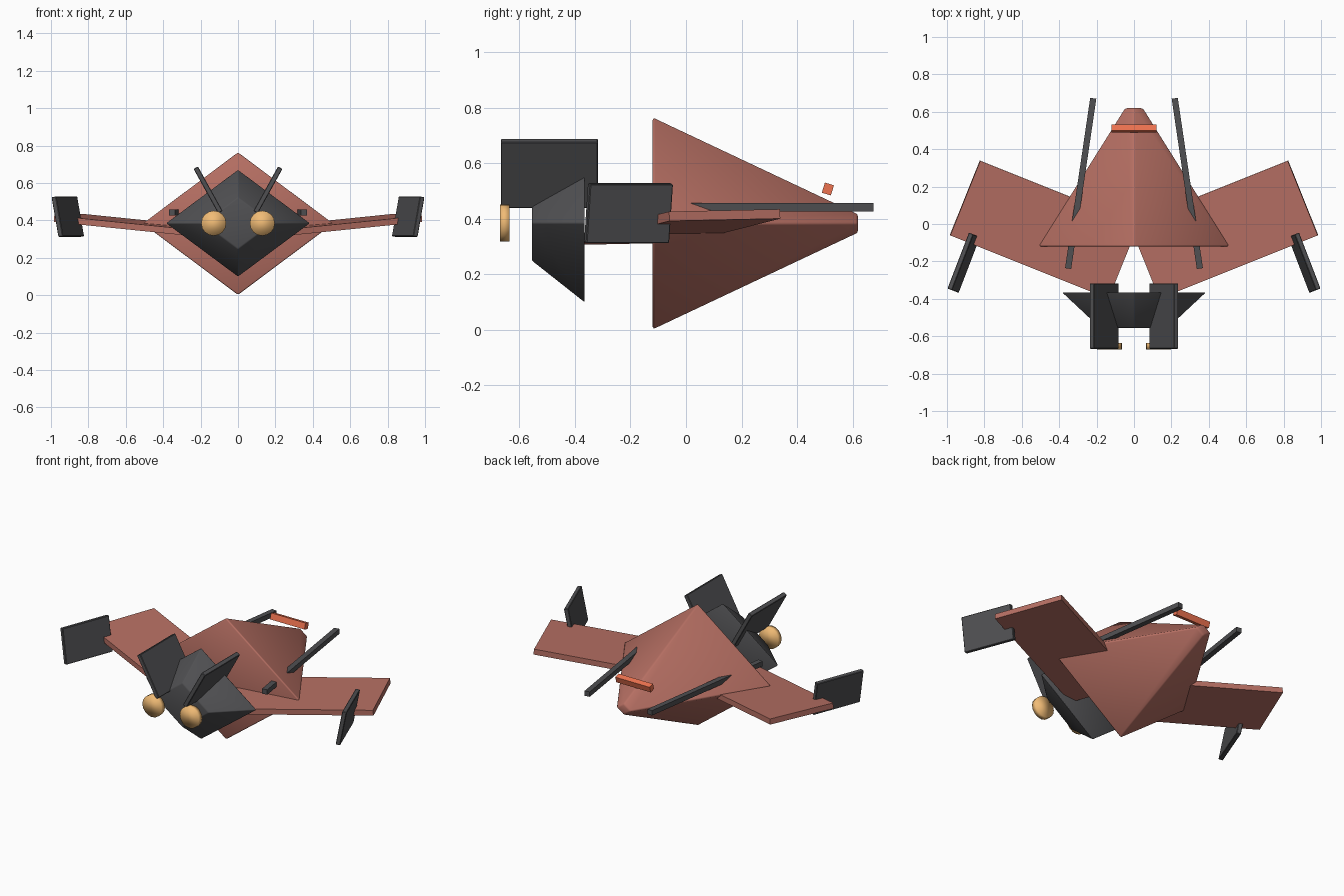
import bpy, bmesh, math
from mathutils import Matrix, Euler, Vector

if "Cube" in bpy.data.objects:
    bpy.data.objects.remove(bpy.data.objects["Cube"])


def material(name, rgb):
    m = bpy.data.materials.new(name)
    m.diffuse_color = (*rgb, 1)
    m.use_nodes = True
    m.node_tree.nodes["Principled BSDF"].inputs["Base Color"].default_value = m.diffuse_color
    return m


RED = material("hull_red", (0.47, 0.16, 0.125))
DARK = material("dark_metal", (0.08, 0.08, 0.085))
ORANGE = material("bright_orange", (0.85, 0.17, 0.08))
AMBER = material("amber_glow", (0.88, 0.5, 0.18))


def finish(name, bm, mat, bevel=0, segments=1, smooth=False):
    bmesh.ops.recalc_face_normals(bm, faces=bm.faces)
    for f in bm.faces:
        f.smooth = smooth
    mesh = bpy.data.meshes.new(name)
    bm.to_mesh(mesh)
    bm.free()
    mesh.materials.append(mat)
    ob = bpy.data.objects.new(name, mesh)
    bpy.context.collection.objects.link(ob)
    if bevel:
        mod = ob.modifiers.new("soft_edges", "BEVEL")
        mod.width = bevel
        mod.segments = segments
    return ob


def box(name, size, loc, rot, mat, bevel=0, mirror=False):
    bm = bmesh.new()
    bmesh.ops.create_cube(bm, size=1)
    m = Matrix.Translation(loc) @ Euler(rot).to_matrix().to_4x4()
    bmesh.ops.transform(bm, matrix=m @ Matrix.Diagonal((*size, 1)), verts=bm.verts)
    ob = finish(name, bm, mat, bevel)
    if mirror:
        ob.modifiers.new("other_side", "MIRROR")
    return ob


# four-sided tapered hull: two diamond sections along y
def diamond(name, sections, z, mat, bevel):
    bm = bmesh.new()
    rings = [[bm.verts.new(p) for p in
              ((w, y, z), (0, y, z + h), (-w, y, z), (0, y, z - h))]
             for y, w, h in sections]
    a, b = rings
    for i in range(4):
        j = (i + 1) % 4
        bm.faces.new((a[i], a[j], b[j], b[i]))
    bm.faces.new(a)
    bm.faces.new(b)
    return finish(name, bm, mat, bevel, 2, True)


diamond("hull", ((-0.12, 0.515, 0.385), (0.62, 0.052, 0.036)), 0.383, RED, 0.01)
diamond("engine_block", ((-0.365, 0.388, 0.288), (-0.555, 0.185, 0.138)), 0.385, DARK, 0.006)

# swept wings with slight dihedral
box("wings", (0.916, 0.43, 0.034), (0.48, -0.03, 0.37),
    (0.02, math.radians(-5.4), math.radians(21.8)), RED, 0, True)

# wing-tip fins, leaning outward
box("tip_fins", (0.026, 0.32, 0.216), (0.91, -0.207, 0.42),
    (0, math.radians(10.5), math.radians(21)), DARK, 0.003, True)

# tail fins, splayed into a V
box("tail_fins", (0.027, 0.35, 0.272), (0.16, -0.492, 0.563),
    (0, math.radians(29), 0), DARK, 0.003, True)

# long side rails running through the hull
box("side_rails", (0.033, 0.92, 0.031), (0.285, 0.217, 0.442),
    (0, 0, math.radians(8.4)), DARK, 0, True)

# cross bar above the nose
box("nose_bar", (0.24, 0.034, 0.038), (0, 0.511, 0.507),
    (math.radians(-17), 0, 0), ORANGE)

# glowing exhaust discs
bm = bmesh.new()
m = Matrix.Translation((0.13, -0.653, 0.385)) @ Matrix.Rotation(math.pi / 2, 4, "X")
bmesh.ops.create_cone(bm, cap_ends=True, segments=16, radius1=0.067,
                      radius2=0.067, depth=0.034, matrix=m)
disc = finish("exhaust_discs", bm, AMBER, 0, 1, True)
disc.modifiers.new("other_side", "MIRROR")
